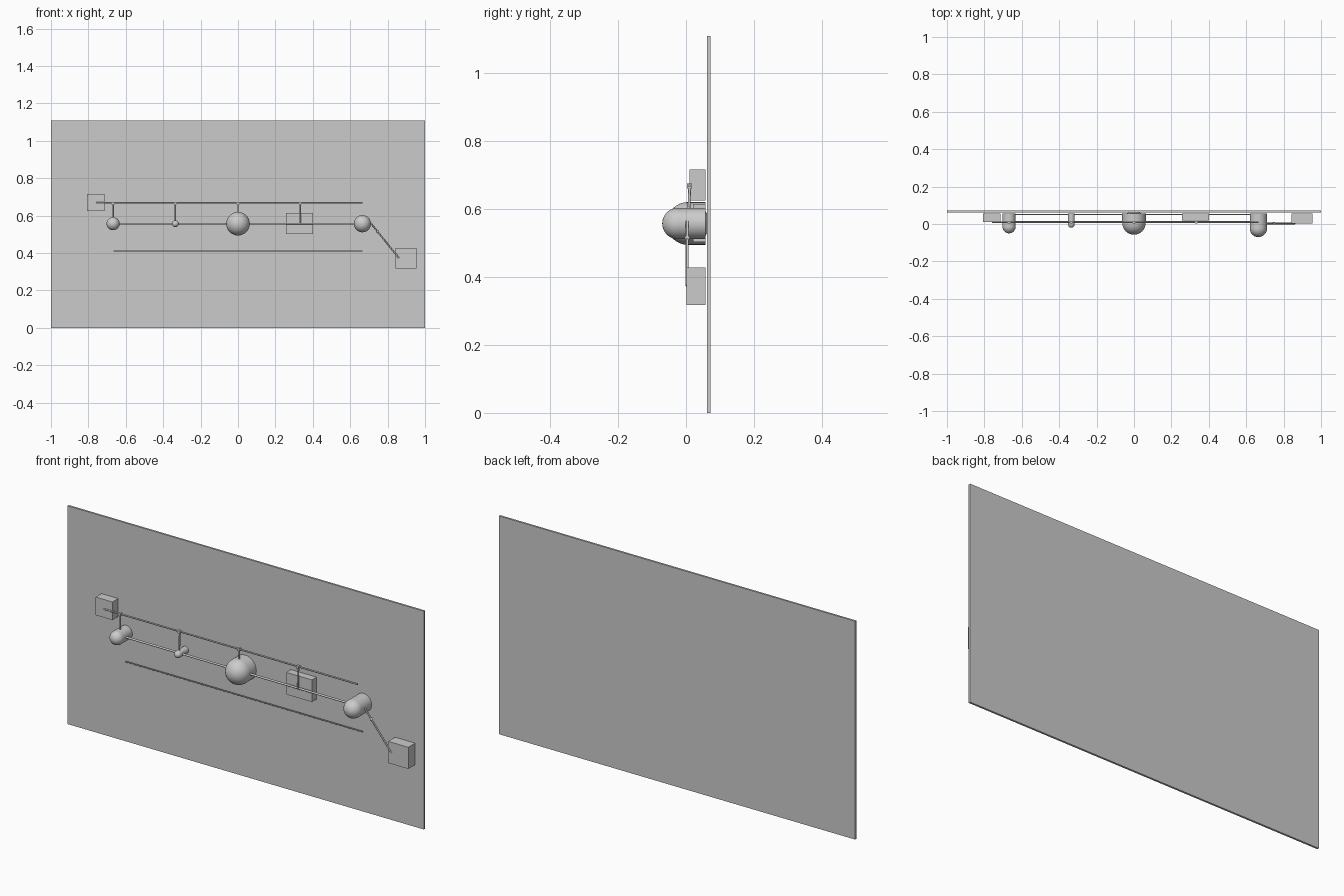
import bpy
from mathutils import Vector

if "Cube" in bpy.data.objects:
    bpy.data.objects.remove(bpy.data.objects["Cube"])


def box(name, x0, x1, y0, y1, z0, z1):
    bpy.ops.mesh.primitive_cube_add(size=1, location=((x0 + x1) / 2, (y0 + y1) / 2, (z0 + z1) / 2))
    ob = bpy.context.object
    ob.name = name
    ob.scale = (x1 - x0, y1 - y0, z1 - z0)
    bpy.ops.object.transform_apply(location=False, rotation=False, scale=True)
    return ob


def rod(name, a, b, r, sides=12):
    a, b = Vector(a), Vector(b)
    d = b - a
    bpy.ops.mesh.primitive_cylinder_add(vertices=sides, radius=r, depth=d.length, location=(a + b) / 2,
                                        rotation=d.to_track_quat('Z', 'Y').to_euler())
    ob = bpy.context.object
    ob.name = name
    bpy.ops.object.shade_smooth_by_angle()
    return ob


def ball(name, loc, r):
    bpy.ops.mesh.primitive_uv_sphere_add(segments=32, ring_count=16, radius=r, location=loc)
    ob = bpy.context.object
    ob.name = name
    bpy.ops.object.shade_smooth()
    return ob


# Upright backing board
box("back_panel", -1, 1, 0.062, 0.072, 0, 1.108)

# Blocks mounted just in front of the board
box("left_block", -0.807, -0.713, 0.011, 0.057, 0.624, 0.716)
box("middle_block", 0.257, 0.401, 0.02, 0.057, 0.503, 0.615)
box("lower_right_block", 0.842, 0.955, 0.002, 0.057, 0.318, 0.428)

# Balls, each carried by a round post of the same radius
Z = 0.557
for name, x, r, front in (("left", -0.668, 0.035, -0.05), ("small", -0.335, 0.018, -0.02),
                          ("centre", 0, 0.063, -0.057), ("right", 0.665, 0.046, -0.07)):
    ball(name + "_ball", (x, front + r, Z), r)
    rod(name + "_post", (x, front + r, Z), (x, 0.057, Z), r, 32)

# Long horizontal rods
rod("main_rod", (-0.668, 0.012, Z), (0.665, 0.012, Z), 0.005)
rod("upper_rod", (-0.76, 0.01, 0.668), (0.665, 0.01, 0.668), 0.004)
rod("lower_rod", (-0.665, 0.05, 0.411), (0.665, 0.05, 0.411), 0.003)

# Hangers joining the upper and main rods, with a collar at the top
for x in (-0.668, -0.335, 0, 0.332):
    rod("hanger", (x, 0.011, 0.668), (x, 0.007, Z), 0.004)
    box("collar", x - 0.007, x + 0.007, 0.003, 0.017, 0.66, 0.674)

# Angled link to the lower block
rod("angled_link", (0.706, 0.003, 0.565), (0.86, 0.003, 0.374), 0.0045)
ball("link_joint", (0.747, 0.004, 0.514), 0.008)
